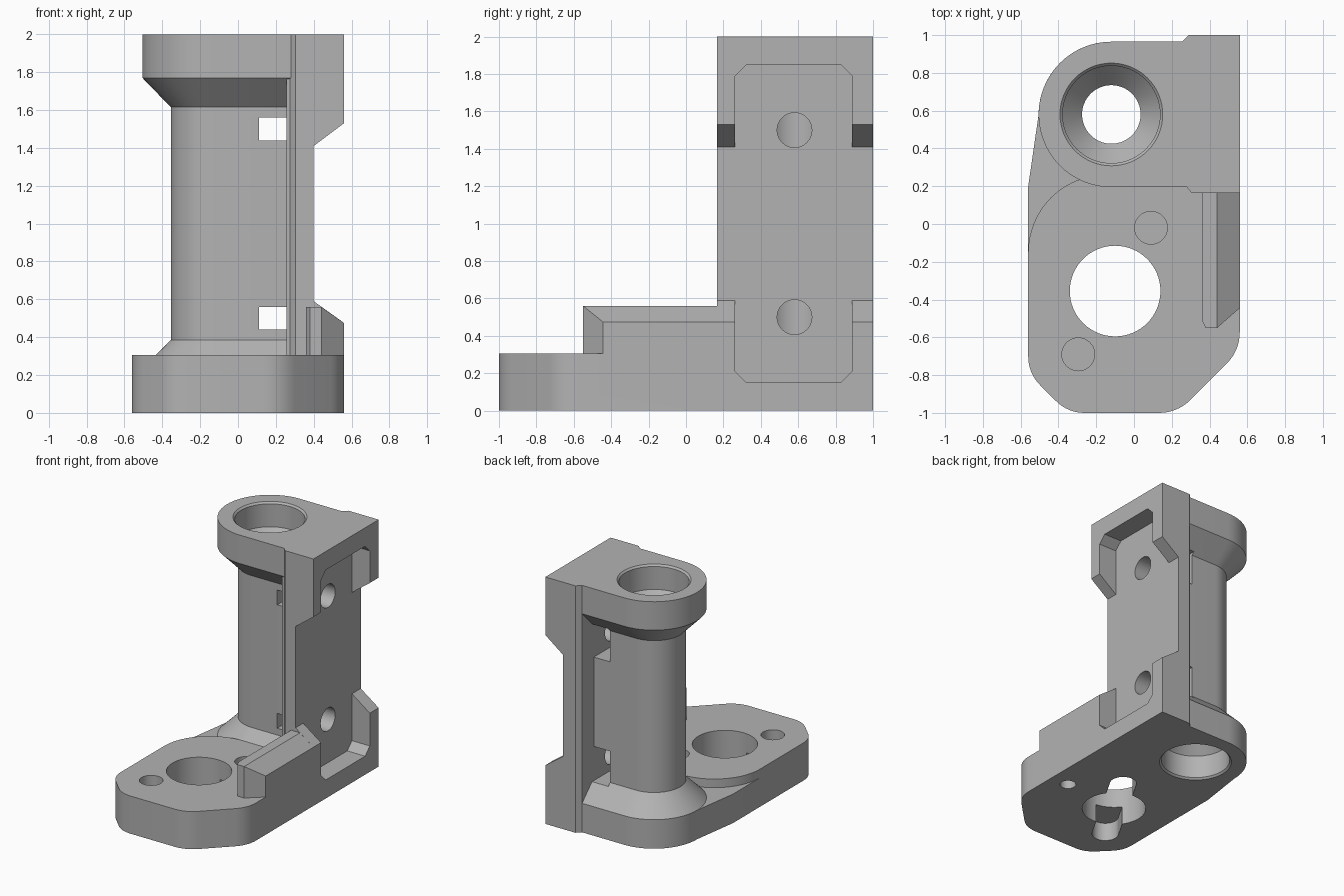
import bpy, bmesh, math
from mathutils import Vector

if "Cube" in bpy.data.objects:
    bpy.data.objects.remove(bpy.data.objects["Cube"])

CX, CY = -0.12, 0.58          # axis of the bearing column
grey = bpy.data.materials.new("grey")
grey.diffuse_color = (0.45, 0.45, 0.45, 1)
grey.use_nodes = True
grey.node_tree.nodes["Principled BSDF"].inputs["Base Color"].default_value = grey.diffuse_color


def make(name, bm):
    bmesh.ops.recalc_face_normals(bm, faces=bm.faces)
    me = bpy.data.meshes.new(name)
    bm.to_mesh(me)
    bm.free()
    ob = bpy.data.objects.new(name, me)
    bpy.context.collection.objects.link(ob)
    me.materials.append(grey)
    return ob


def loft(name, rings):
    """Skin closed rings of equal length and cap both ends."""
    bm = bmesh.new()
    rows = [[bm.verts.new(p) for p in r] for r in rings]
    n = len(rows[0])
    for a, b in zip(rows, rows[1:]):
        for i in range(n):
            j = (i + 1) % n
            bm.faces.new((a[i], a[j], b[j], b[i]))
    bm.faces.new(rows[0])
    bm.faces.new(rows[-1])
    return make(name, bm)


def prism(name, pts, lo, hi, axis="z"):
    place = {"z": lambda a, b, h: (a, b, h),      # points are x, y
             "y": lambda a, b, h: (a, h, b),      # points are x, z
             "x": lambda a, b, h: (h, a, b)}[axis]  # points are y, z
    return loft(name, [[place(a, b, h) for a, b in pts] for h in (lo, hi)])


def arc(cx, cy, r, a0, a1, n=24):
    return [(cx + r * math.cos(math.radians(a0 + (a1 - a0) * i / n)),
             cy + r * math.sin(math.radians(a0 + (a1 - a0) * i / n))) for i in range(n + 1)]


def circle(cx, cy, r, n=48):
    return arc(cx, cy, r, 0, 360, n)[:-1]


def rect(a0, b0, a1, b1):
    return [(a0, b0), (a1, b0), (a1, b1), (a0, b1)]


def soft(p0, p, p1, t, n=8):
    """Round corner p between its neighbours with tangent length t."""
    p0, p, p1 = Vector(p0), Vector(p), Vector(p1)
    a, b = p + (p0 - p).normalized() * t, p + (p1 - p).normalized() * t
    return [tuple(a * (1 - s) ** 2 + p * 2 * s * (1 - s) + b * s * s)
            for s in (i / n for i in range(n + 1))]


def d_ring(z, r, x_end=0.3):
    """Round on the left, straight sides running to the mounting plate."""
    return [(x, y, z) for x, y in
            arc(CX, CY, r, 90, 270, 40) + [(x_end, CY - r), (x_end, CY + r)]]


def spin(name, prof, n=64):
    return loft(name, [[(x, y, z) for x, y in circle(CX, CY, r, n)] for z, r in prof])


def combine(target, tools, op):
    for t in tools:
        m = target.modifiers.new(op, "BOOLEAN")
        m.operation, m.solver, m.object = op, "EXACT", t
        with bpy.context.temp_override(object=target, active_object=target):
            bpy.ops.object.modifier_apply(modifier=m.name)
        bpy.data.objects.remove(t)


# Base foot: full outline low, front pad slightly higher
front = (soft((-0.56, 0), (-0.56, -0.79), (-0.35, -1), 0.09)
         + soft((-0.56, -0.79), (-0.35, -1), (0.23, -1), 0.09)
         + soft((-0.35, -1), (0.23, -1), (0.56, -0.67), 0.1)
         + soft((0.23, -1), (0.56, -0.67), (0.56, 0), 0.1))
bracket = prism("bracket", front + [(0.56, 1.0), (0.29, 1.0), (0.255, 0.965)]
                + arc(CX, CY, 0.385, 90, 180) + [(-0.56, 0.2)], 0, 0.235)
pad = prism("pad", front + [(0.56, 0.26)] + arc(-0.15, -0.15, 0.41, 90, 180), 0.1, 0.305)

# Flared column with cap
column = loft("column", [d_ring(z, r) for z, r in
              ((0.12, 0.385), (0.235, 0.385), (0.385, 0.235), (1.615, 0.235),
               (1.77, 0.385), (2.0, 0.385))])

# Mounting plate with a central channel
plate = prism("mounting_plate", [(0.255, 0.2), (0.275, 0.2), (0.305, 0.165), (0.56, 0.165),
                                 (0.56, 1.0), (0.29, 1.0), (0.255, 0.965)], 0, 2)
channel = prism("channel", [(0.40, 0.59), (0.64, 0.418), (0.64, 1.59), (0.40, 1.41)],
                0.1, 1.1, "y")
combine(plate, [channel], "DIFFERENCE")

# Side ridge with a sloped outer edge
ridge = prism("ridge", [(0.36, 0.3), (0.36, -0.51), (0.38, -0.55), (0.44, -0.55),
                        (0.56, -0.445), (0.56, 0.3)], 0.1, 0.56)
slope = prism("slope", [(0.44, 0.56), (0.38, 0.6025), (0.7, 0.6025), (0.7, 0.376)],
              -0.7, 0.4, "y")
combine(ridge, [slope], "DIFFERENCE")
combine(bracket, [pad, column, plate, ridge], "UNION")

# Stepped bearing bore
cuts = [spin("bore", [(-0.1, 0.272), (0, 0.272), (0.014, 0.258), (0.2, 0.258), (0.31, 0.155),
                      (1.69, 0.155), (1.8, 0.258), (1.986, 0.258), (2.0, 0.272), (2.1, 0.272)])]

# Recessed pocket in the plate face
y0, y1, z0, z1, c = 0.263, 0.887, 0.15, 1.85, 0.06
cuts.append(prism("pocket", [(y0 + c, z0), (y1 - c, z0), (y1, z0 + c), (y1, z1 - c),
                             (y1 - c, z1), (y0 + c, z1), (y0, z1 - c), (y0, z0 + c)],
                  0.40, 0.7, "x"))

# Screw holes, nut pockets and narrow through slots
for z in (0.5, 1.5):
    cuts.append(prism("screw_hole", circle(CY, z, 0.093, 32), CX, 0.7, "x"))
    cuts.append(prism("nut_pocket", [(0.42, z), (0.5, z - 0.138), (0.9, z - 0.138),
                                     (0.9, z + 0.138), (0.5, z + 0.138)], 0.11, 0.255, "x"))
    cuts.append(prism("nut_slot", rect(0.1, z - 0.06, 0.7, z + 0.06), 0.11, 0.255, "x"))

# Foot openings: large hole, blind screw holes, underside slot
cuts.append(prism("foot_hole", circle(-0.1, -0.355, 0.24, 64), -0.1, 0.5))
ends = [(0.09, -0.02), (-0.295, -0.69)]
for x, y in ends:
    cuts.append(prism("foot_screw", circle(x, y, 0.087, 32), 0.2, 0.5))
a = math.degrees(math.atan2(0.67, 0.385))
cuts.append(prism("under_slot", arc(*ends[0], 0.1, a - 90, a + 90)
                  + arc(*ends[1], 0.1, a + 90, a + 270), -0.1, 0.15))
cuts.append(prism("pin_hole", circle(0.40, -0.30, 0.06, 24), -0.1, 0.3))
combine(bracket, cuts, "DIFFERENCE")

bpy.context.view_layer.objects.active = bracket
bracket.select_set(True)
bpy.ops.object.shade_smooth_by_angle(angle=math.radians(25))
